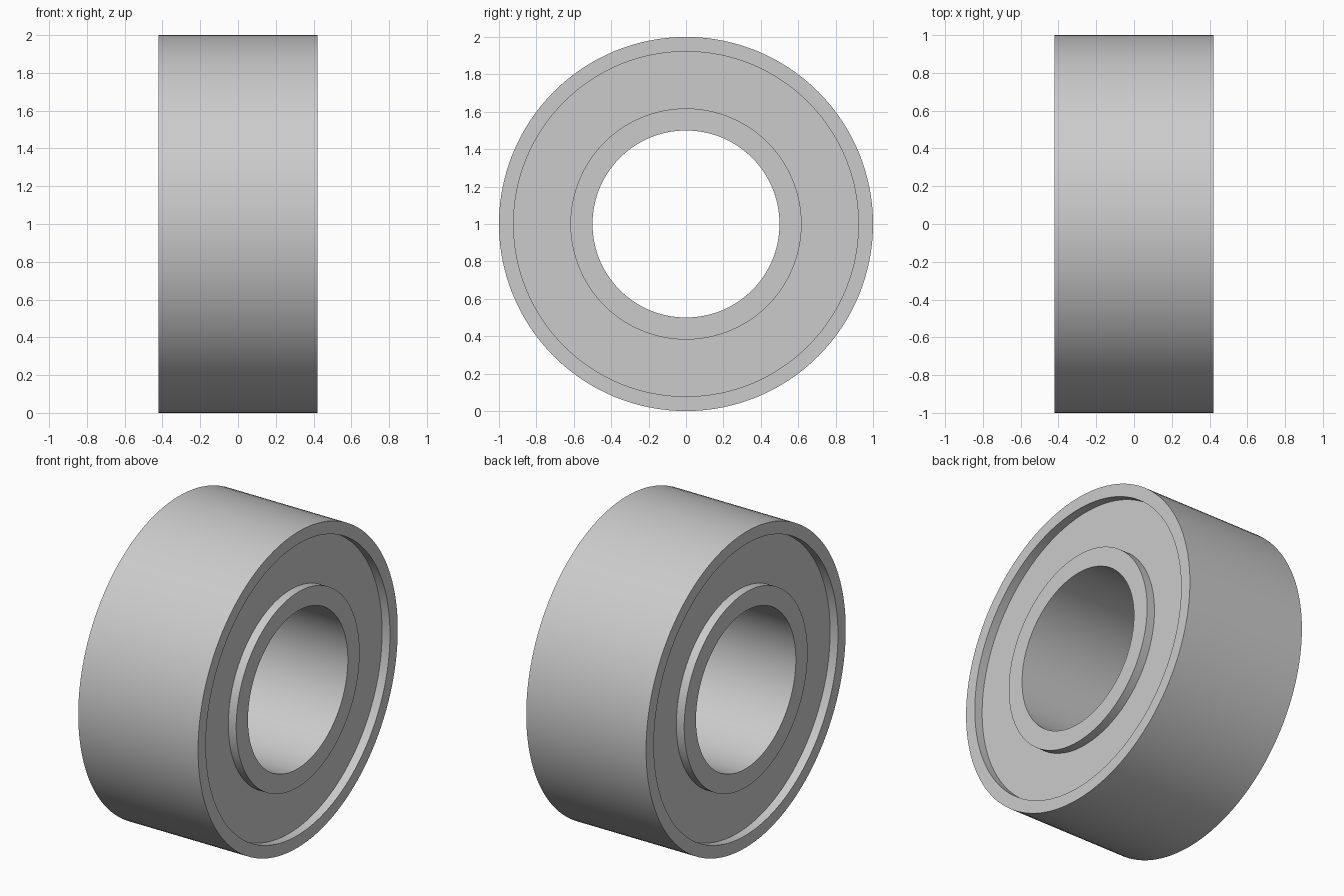
import bpy, bmesh
from math import cos, sin, pi, radians

cube = bpy.data.objects.get("Cube")
if cube:
    bpy.data.objects.remove(cube, do_unlink=True)

SEGMENTS = 128
HALF_WIDTH = 0.42      # rings
HALF_SEAL = 0.365      # recessed seal between the rings

grey = bpy.data.materials.new("light_grey_metal")
grey.use_nodes = True
colour = (0.6, 0.6, 0.6, 1)
grey.diffuse_color = colour
grey.node_tree.nodes["Principled BSDF"].inputs["Base Color"].default_value = colour


def tube(name, inner, outer, half):
    """Closed ring around the x axis, swept from a rectangular section."""
    section = [(-half, inner), (-half, outer), (half, outer), (half, inner)]
    bm = bmesh.new()
    loops = []
    for i in range(SEGMENTS):
        a = 2 * pi * i / SEGMENTS
        loops.append([bm.verts.new((x, r * cos(a), 1 + r * sin(a)))
                      for x, r in section])
    for i, here in enumerate(loops):
        ahead = loops[(i + 1) % SEGMENTS]
        for j in range(4):
            k = (j + 1) % 4
            bm.faces.new((here[j], here[k], ahead[k], ahead[j]))
    bmesh.ops.recalc_face_normals(bm, faces=bm.faces)
    mesh = bpy.data.meshes.new(name)
    bm.to_mesh(mesh)
    bm.free()
    mesh.materials.append(grey)
    obj = bpy.data.objects.new(name, mesh)
    bpy.context.collection.objects.link(obj)
    bpy.ops.object.select_all(action="DESELECT")
    obj.select_set(True)
    bpy.context.view_layer.objects.active = obj
    bpy.ops.object.shade_smooth_by_angle(angle=radians(30))
    return obj


# Outer and inner rings, with the seal seated slightly into both
tube("outer_ring", 0.922, 1.0, HALF_WIDTH)
tube("inner_ring", 0.5, 0.618, HALF_WIDTH)
tube("seal", 0.61, 0.93, HALF_SEAL)
